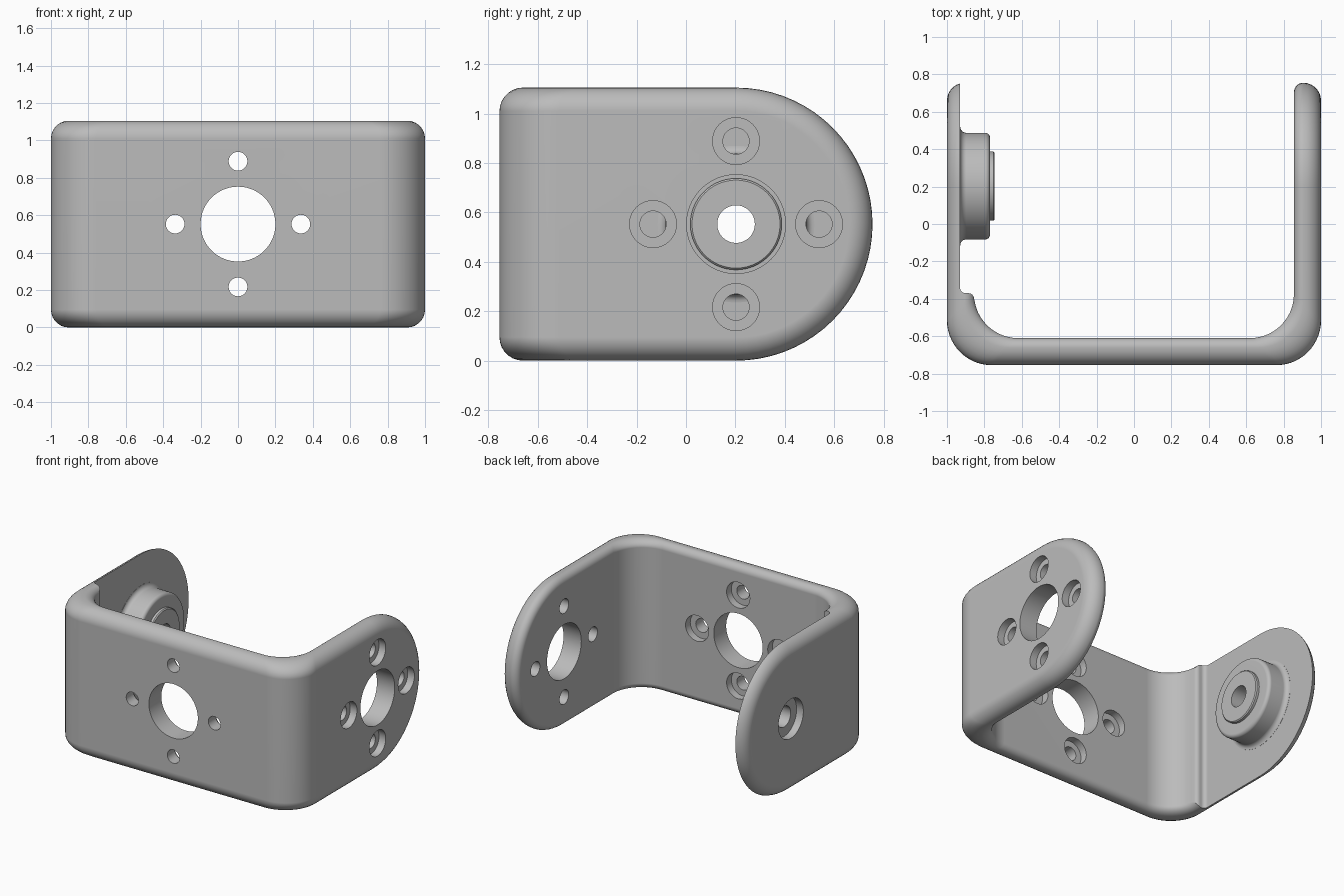
import bpy, bmesh
from math import sin, cos, pi
from mathutils import Vector

if "Cube" in bpy.data.objects:
    bpy.data.objects.remove(bpy.data.objects["Cube"])

HEIGHT = 1.105
MID = HEIGHT / 2           # height of all hole centres, radius of arm ends
ARM_Y = 0.2025             # centre of the rounded arm ends
OUTER_R, INNER_R = 0.095, 0.05
WALL = OUTER_R + INNER_R
BEND, FILLET, END = 14, 7, 36

grey = bpy.data.materials.new("plain_grey")
grey.use_nodes = True
colour = (0.5, 0.5, 0.5, 1)
grey.diffuse_color = colour
grey.node_tree.nodes["Principled BSDF"].inputs["Base Color"].default_value = colour


def make_object(name, bm):
    bmesh.ops.recalc_face_normals(bm, faces=bm.faces)
    mesh = bpy.data.meshes.new(name)
    bm.to_mesh(mesh)
    bm.free()
    mesh.materials.append(grey)
    obj = bpy.data.objects.new(name, mesh)
    bpy.context.collection.objects.link(obj)
    return obj


def lathe(bm, profile, centre, axis, segments=64):
    """Spin (radius, position) pairs around the x or y axis."""
    rings = []
    for r, a in profile:
        ring = []
        for k in range(segments):
            t = 2 * pi * k / segments
            u, z = centre[0] + r * cos(t), centre[1] + r * sin(t)
            ring.append(bm.verts.new((a, u, z) if axis == "x" else (u, a, z)))
        rings.append(ring)
    for low, high in zip(rings, rings[1:]):
        for k in range(segments):
            j = (k + 1) % segments
            bm.faces.new((low[k], low[j], high[j], high[k]))
    bm.faces.new(rings[0])
    bm.faces.new(rings[-1])


def arc(cx, cy, r, start, end, steps):
    angles = [start + (end - start) * k / steps for k in range(steps + 1)]
    return [(cx + r * cos(t), cy + r * sin(t)) for t in angles]


# Plan curves of the U-shaped strip, outside and inside
def u_curve(x, bend_x, bend_y, r):
    half = [(-x, ARM_Y)] + arc(-bend_x, bend_y, r, pi, 1.5 * pi, BEND)
    return [Vector(p) for p in half + [(-px, py) for px, py in reversed(half)]]


outside = u_curve(1, 0.76, -0.515, 0.24)
inside = u_curve(1 - WALL, 0.62, -0.375, 0.235)


def strip_ring(bm, depth, inset):
    """Outline of the bent strip at one depth through its wall."""
    plan = [a.lerp(b, depth / WALL) for a, b in zip(outside, inside)]
    r, x = MID - inset, 1 - depth
    tip = [(ARM_Y + r * sin(pi * k / END), MID - r * cos(pi * k / END))
           for k in range(1, END)]
    pts = [(p.x, p.y, inset) for p in plan]
    pts += [(x, y, z) for y, z in tip]
    pts += [(p.x, p.y, HEIGHT - inset) for p in reversed(plan)]
    pts += [(-x, y, z) for y, z in reversed(tip)]
    return [bm.verts.new(p) for p in pts]


# Bracket body with rounded edges
layers = []
for k in range(FILLET + 1):
    t = pi / 2 * k / FILLET
    layers.append((OUTER_R * (1 - cos(t)), OUTER_R * (1 - sin(t))))
for k in reversed(range(FILLET)):
    t = pi / 2 * k / FILLET
    layers.append((WALL - INNER_R * (1 - cos(t)), INNER_R * (1 - sin(t))))

bm = bmesh.new()
rings = [strip_ring(bm, d, i) for d, i in layers]
count = len(rings[0])
for a, b in zip(rings, rings[1:]):
    for k in range(count):
        j = (k + 1) % count
        bm.faces.new((a[k], a[j], b[j], b[k]))
n = len(outside)
last = 2 * n + END - 2
for ring in (rings[0], rings[-1]):
    for i in range(n - 1):
        bm.faces.new((ring[i], ring[i + 1], ring[last - i - 1], ring[last - i]))
    bm.faces.new(ring[n - 1:n + END])
    bm.faces.new(ring[last:] + ring[:1])
bracket = make_object("bracket", bm)

# Pocket that thins the right arm, with a rounded step
step = arc(-0.90, -0.34, 0.03, pi, 1.5 * pi, 6)
lip = arc(-0.885, -0.40, 0.03, pi / 2, 0, 6)
outline = [(-0.93, 1)] + step + lip + [(-0.853, -0.41), (-0.82, -0.41), (-0.82, 1)]
bm = bmesh.new()
face = bm.faces.new([bm.verts.new((x, y, -0.2)) for x, y in outline])
new = bmesh.ops.extrude_face_region(bm, geom=[face])["geom"]
bmesh.ops.translate(bm, vec=(0, 0, 1.6),
                    verts=[v for v in new if isinstance(v, bmesh.types.BMVert)])
pocket = make_object("pocket_cutter", bm)

# Bearing boss on the inside of the right arm
bm = bmesh.new()
flare = arc(0.317, -0.897, 0.032, 1.5 * pi, pi, 6)
crown = arc(0.26, -0.795, 0.025, 0, pi / 2, 5)
profile = [(0.05, -0.96), (0.317, -0.96)] + flare + crown
profile += [(0.185, -0.77), (0.185, -0.752), (0.178, -0.745), (0.05, -0.745)]
lathe(bm, profile, (ARM_Y, MID), "x", 96)
boss = make_object("bearing_boss", bm)

# Round holes: bore and recess in the boss, bolt circles on front and left arm
bm = bmesh.new()
lathe(bm, [(0.145, -1.2), (0.145, -0.945), (0.076, -0.945), (0.076, -0.6)],
      (ARM_Y, MID), "x")
lathe(bm, [(0.2, 0.7), (0.2, 1.2)], (ARM_Y, MID), "x", 80)
lathe(bm, [(0.2, -0.9), (0.2, -0.5)], (0, MID), "y", 80)
for k in range(4):
    du, dz = 0.336 * cos(k * pi / 2), 0.336 * sin(k * pi / 2)
    lathe(bm, [(0.053, 0.7), (0.053, 0.945), (0.095, 0.945), (0.095, 1.2)],
          (ARM_Y + du, MID + dz), "x", 40)
    lathe(bm, [(0.05, -0.9), (0.05, -0.665), (0.095, -0.665), (0.095, -0.5)],
          (du, MID + dz), "y", 40)
holes = make_object("hole_cutter", bm)

# Combine the parts
bpy.ops.object.select_all(action="DESELECT")
bpy.context.view_layer.objects.active = bracket
bracket.select_set(True)
for tool, operation in ((pocket, "DIFFERENCE"), (boss, "UNION"), (holes, "DIFFERENCE")):
    mod = bracket.modifiers.new(tool.name, "BOOLEAN")
    mod.operation = operation
    mod.solver = "EXACT"
    mod.object = tool
    bpy.ops.object.modifier_apply(modifier=mod.name)
    bpy.data.objects.remove(tool)

bpy.ops.object.shade_smooth_by_angle(angle=0.6)
weighted = bracket.modifiers.new("even_shading", "WEIGHTED_NORMAL")
weighted.keep_sharp = True
